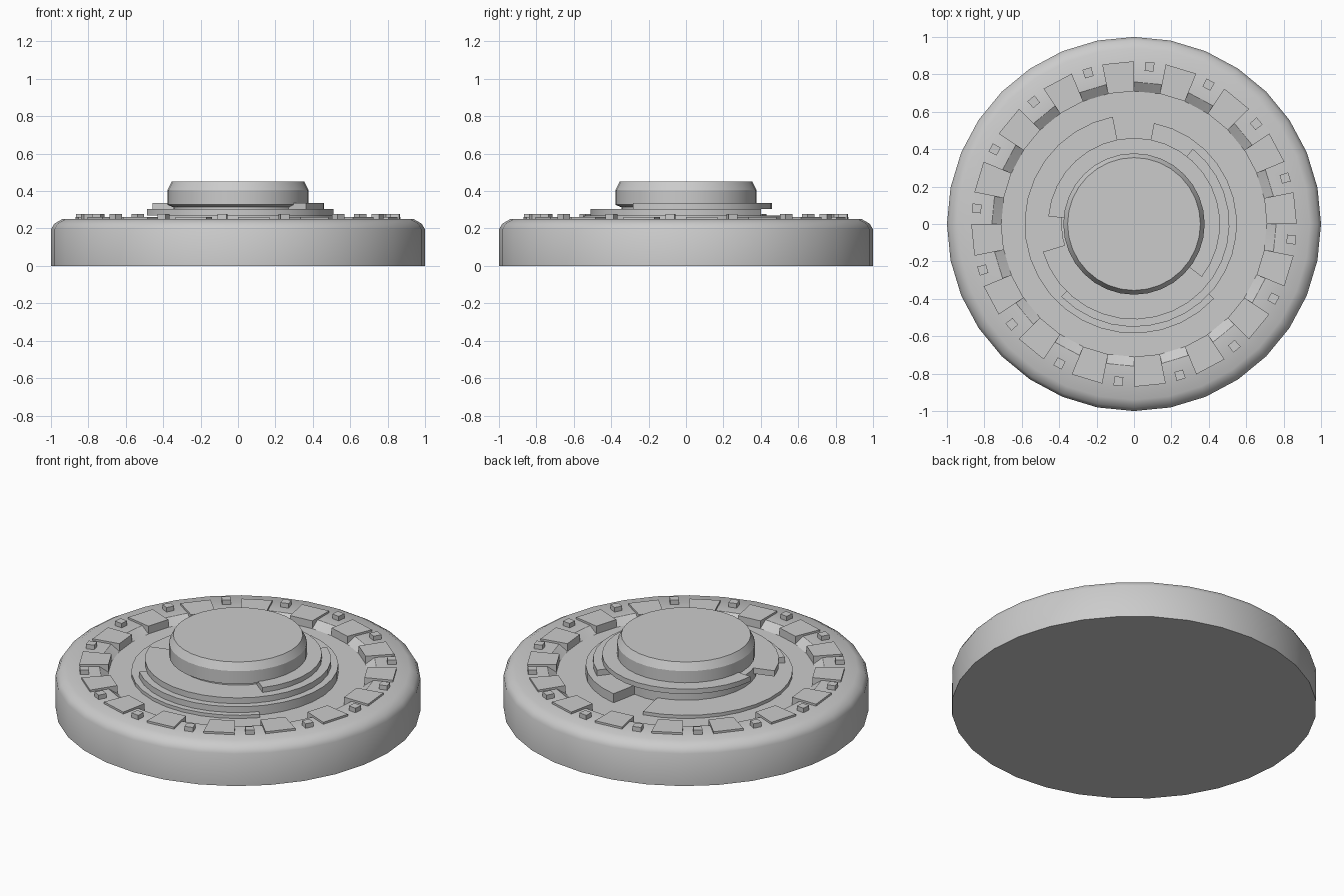
import bpy, bmesh, math

if "Cube" in bpy.data.objects:
    bpy.data.objects.remove(bpy.data.objects["Cube"])

N = 32
STEP = 360 / N


def finish(name, bm, smooth=None):
    bmesh.ops.recalc_face_normals(bm, faces=bm.faces)
    mesh = bpy.data.meshes.new(name)
    bm.to_mesh(mesh)
    bm.free()
    ob = bpy.data.objects.new(name, mesh)
    bpy.context.collection.objects.link(ob)
    if smooth:
        bpy.ops.object.select_all(action='DESELECT')
        ob.select_set(True)
        bpy.context.view_layer.objects.active = ob
        bpy.ops.object.shade_smooth_by_angle(angle=math.radians(smooth))
    return ob


def polar(r, deg, z):
    a = math.radians(deg)
    return (r * math.cos(a), r * math.sin(a), z)


def lathe(name, profile, smooth):
    # closed solid of revolution, capped at both ends of the profile
    bm = bmesh.new()
    rings = [[bm.verts.new(polar(r, i * STEP, z)) for i in range(N)] for r, z in profile]
    for lo, hi in zip(rings, rings[1:]):
        for i in range(N):
            j = (i + 1) % N
            bm.faces.new((lo[i], lo[j], hi[j], hi[i]))
    bm.faces.new(rings[0])
    bm.faces.new(rings[-1])
    return finish(name, bm, smooth)


def add_sector(bm, r0, r1, a0, a1, z0, z1, steps=1):
    # block swept along an arc
    prev = None
    for i in range(steps + 1):
        a = a0 + (a1 - a0) * i / steps
        cur = [bm.verts.new(polar(r, a, z)) for r, z in ((r0, z0), (r1, z0), (r1, z1), (r0, z1))]
        if prev:
            for k in range(4):
                m = (k + 1) % 4
                bm.faces.new((prev[k], prev[m], cur[m], cur[k]))
        else:
            bm.faces.new(cur)
        prev = cur
    bm.faces.new(prev)


# Base disc with rounded rim and a sunken, slope-sided floor
lathe("base", [(1, 0), (1, .195), (.983, .225), (.94, .25), (.76, .25), (.71, .215)], 35)

# Raised plates over every other segment, small studs between them
plates, studs = bmesh.new(), bmesh.new()
for k in range(0, N, 2):
    add_sector(plates, .71, .87, k * STEP, (k + 1) * STEP, .2, .262)
    mid = (k + 1.5) * STEP
    half = math.degrees(.024 / .845)
    add_sector(studs, .821, .869, mid - half, mid + half, .24, .277)
finish("rim_plates", plates)
finish("rim_studs", studs)

# Spiral of stacked arc steps: outer radius, start angle, end angle, bottom, top
for n, (r, a0, a1, z0, z1) in enumerate([
        (.585, 101.25, 317, .205, .235),
        (.55, 225, 438.75, .205, .27),
        (.51, 197, 412, .27, .305),
        (.46, 322, 535, .305, .335)]):
    bm = bmesh.new()
    add_sector(bm, .34, r, a0, a1, z0, z1, 20)
    finish(f"spiral_step_{n + 1}", bm, 30)

# Central hub and chamfered cap
lathe("hub", [(.39, .205), (.39, .305), (.345, .305), (.345, .33)], 30)
lathe("cap", [(.35, .315), (.378, .327), (.378, .405), (.355, .45)], 25)
